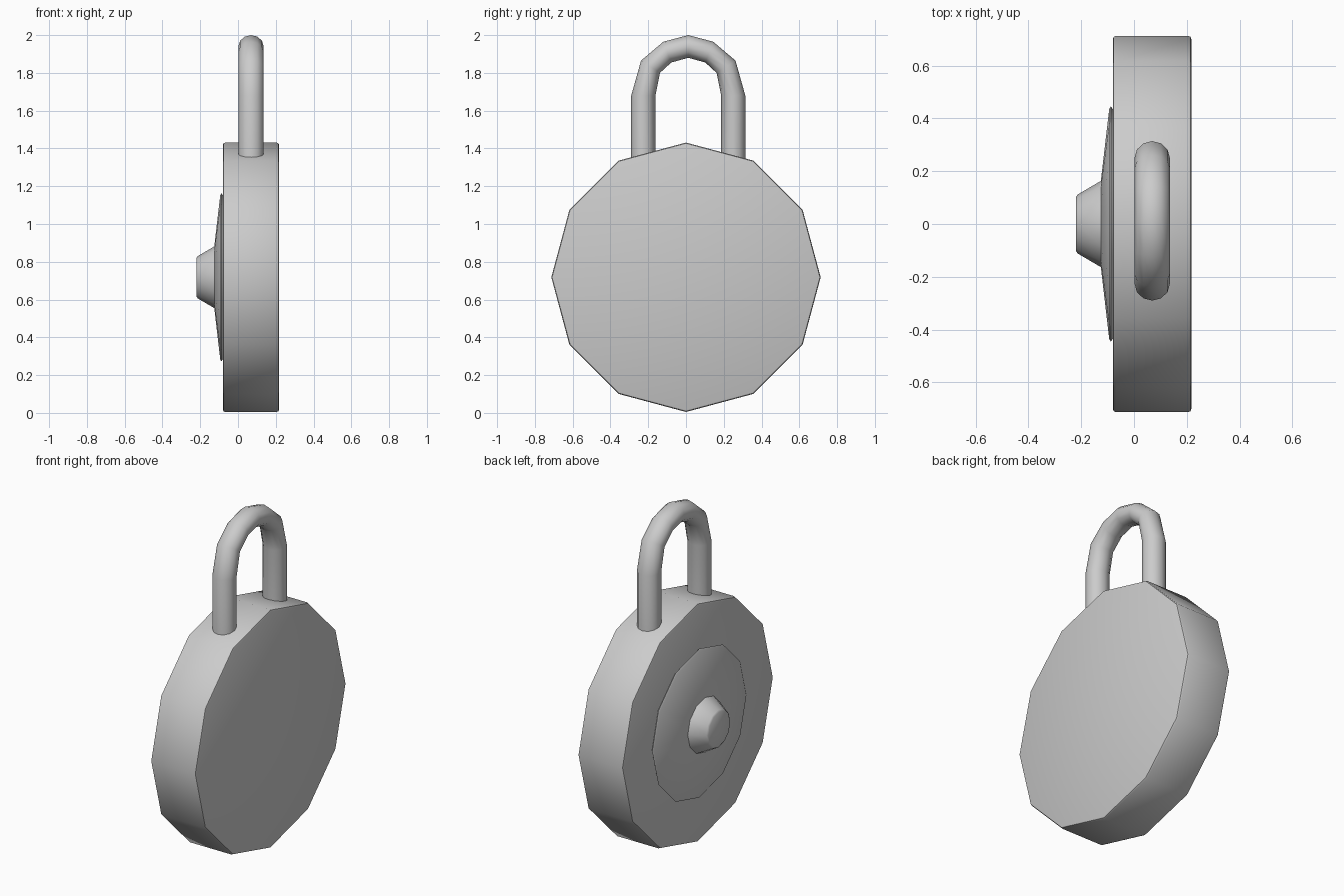
import bpy, bmesh
from math import sin, cos, pi, radians

if "Cube" in bpy.data.objects:
    bpy.data.objects.remove(bpy.data.objects["Cube"])

CZ = 0.718  # height of the body's axis


def finish(name, rings, angle=40):
    """Skin a list of vertex rings, cap both ends and shade by angle."""
    bm = bmesh.new()
    loops = [[bm.verts.new(p) for p in ring] for ring in rings]
    n = len(loops[0])
    for a, b in zip(loops, loops[1:]):
        for i in range(n):
            j = (i + 1) % n
            bm.faces.new((a[i], a[j], b[j], b[i]))
    bm.faces.new(loops[0])
    bm.faces.new(loops[-1])
    bmesh.ops.recalc_face_normals(bm, faces=bm.faces)
    mesh = bpy.data.meshes.new(name)
    bm.to_mesh(mesh)
    bm.free()
    obj = bpy.data.objects.new(name, mesh)
    bpy.context.collection.objects.link(obj)
    bpy.ops.object.select_all(action='DESELECT')
    obj.select_set(True)
    bpy.context.view_layer.objects.active = obj
    bpy.ops.object.shade_smooth_by_angle(angle=radians(angle))
    return obj


def lathe(name, profile, sides=12):
    """Turn an (x, radius) profile around the x axis."""
    return finish(name, [[(x, r * sin(2 * pi * i / sides), CZ + r * cos(2 * pi * i / sides))
                          for i in range(sides)] for x, r in profile])


# Twelve-sided body with slightly softened rims
lathe("lock_body", [(-0.08, 0.701), (-0.077, 0.709), (-0.068, 0.713),
                    (0.205, 0.713), (0.214, 0.709), (0.217, 0.701)])

# Shallow conical dial plate
lathe("dial_plate", [(-0.075, 0.43), (-0.084, 0.44), (-0.088, 0.445),
                     (-0.094, 0.435), (-0.126, 0.16)])

# Tapered knob in the middle of the dial
lathe("dial_knob", [(-0.11, 0.17), (-0.126, 0.163), (-0.213, 0.112), (-0.22, 0.102)])

# Shackle: half of the arch as (outer y, outer z, inner y, inner z), then mirrored
SX, SY = 0.069, 0.012
half = [(0.302, 1.22, 0.174, 1.22), (0.302, 1.68, 0.174, 1.68),
        (0.25, 1.865, 0.15, 1.80), (0.132, 1.965, 0.09, 1.855)]
path = half + [(0, 2.0, 0, 1.88)] + [(-a, b, -c, d) for a, b, c, d in reversed(half)]
rings = []
for oy, oz, iy, iz in path:
    ring = []
    for k in range(12):
        t = 2 * pi * k / 12
        ring.append((SX + 0.067 * sin(t),
                     SY + (oy + iy) / 2 + (oy - iy) / 2 * cos(t),
                     (oz + iz) / 2 + (oz - iz) / 2 * cos(t)))
    rings.append(ring)
finish("shackle", rings, 50)
